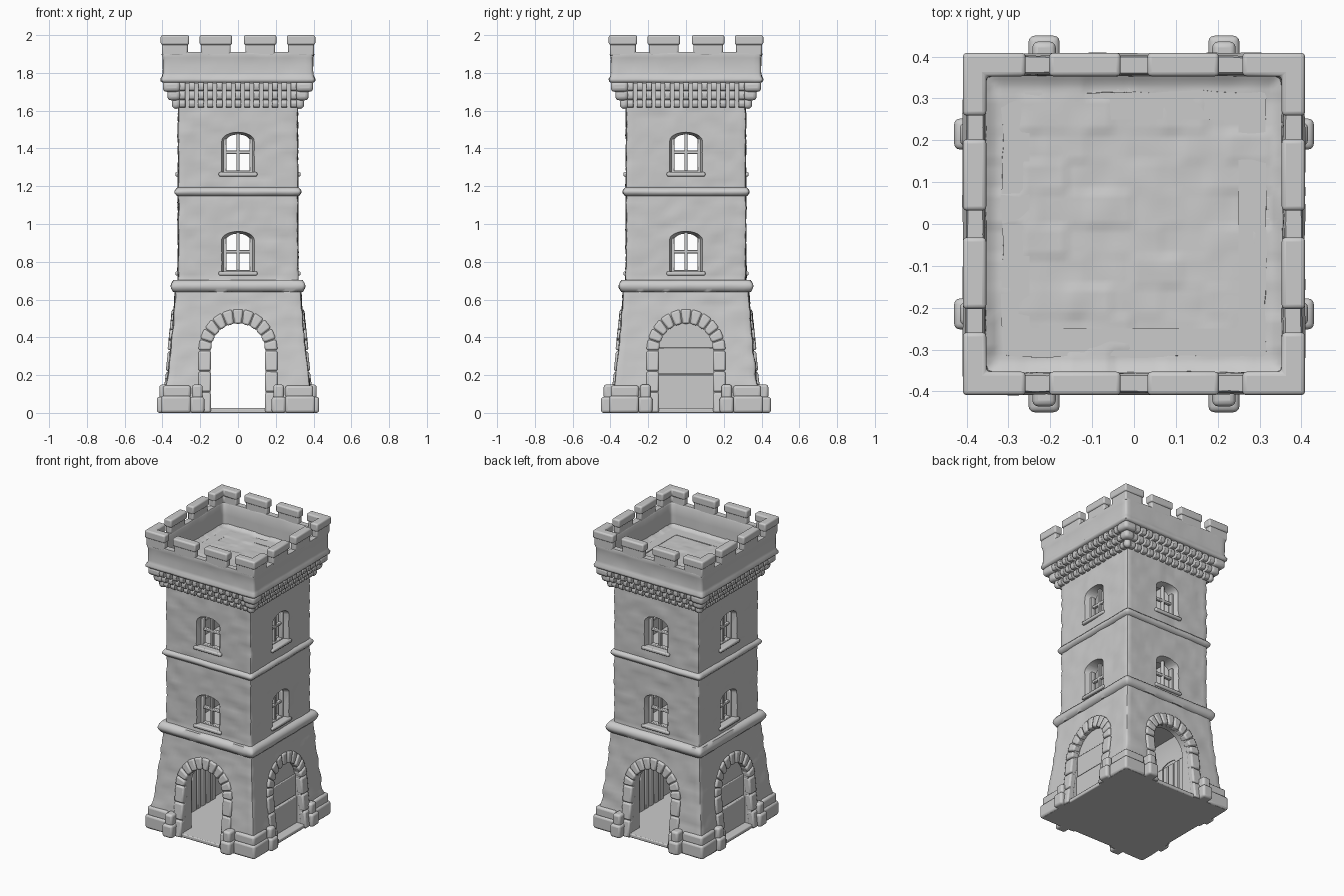
import bpy, bmesh, math, random
from mathutils import Vector, Matrix, noise

if "Cube" in bpy.data.objects:
    bpy.data.objects.remove(bpy.data.objects["Cube"])

random.seed(4)
COL = bpy.context.collection


def finish(name, bm, bevel=0.0, turns=(0,), angle=45, segs=2):
    """Make one object per quarter turn from a mesh built facing -y."""
    bmesh.ops.recalc_face_normals(bm, faces=bm.faces)
    me = bpy.data.meshes.new(name)
    bm.to_mesh(me)
    bm.free()
    obs = []
    for k in turns:
        ob = bpy.data.objects.new(name, me)
        ob.rotation_euler.z = k * math.pi / 2
        COL.objects.link(ob)
        if bevel:
            m = ob.modifiers.new("soft_edges", 'BEVEL')
            m.width, m.segments, m.limit_method = bevel, segs, 'ANGLE'
        obs.append(ob)
    smooth(obs[0], angle)
    return obs


def smooth(ob, angle=45):
    bpy.ops.object.select_all(action='DESELECT')
    ob.select_set(True)
    bpy.context.view_layer.objects.active = ob
    bpy.ops.object.shade_smooth_by_angle(angle=math.radians(angle))


def prism(bm, pts, a, b, axis='y', scale_b=None):
    """Extrude a 2D outline from a to b along an axis."""
    def put(p, d):
        return {'x': (d, p[0], p[1]), 'y': (p[0], d, p[1]), 'z': (p[0], p[1], d)}[axis]
    end = scale_b or pts
    va = [bm.verts.new(put(p, a)) for p in pts]
    vb = [bm.verts.new(put(p, b)) for p in end]
    n = len(pts)
    bm.faces.new(va)
    bm.faces.new(vb[::-1])
    for i in range(n):
        bm.faces.new((va[i], vb[i], vb[(i + 1) % n], va[(i + 1) % n]))
    return va + vb


def rect(x0, x1, z0, z1):
    return [(x0, z0), (x1, z0), (x1, z1), (x0, z1)]


def arch(w, z0, spring, top, n=16):
    """Outline of an opening with a rounded head."""
    arc = [(w * math.cos(math.pi * i / n), spring + (top - spring) * math.sin(math.pi * i / n))
           for i in range(n + 1)]
    return [(-w, z0), (w, z0)] + arc


def square_loft(profile, n=6, r=0.012, rough=0.0):
    """Sweep a closed (half width, z) profile around a square with soft corners."""
    bm = bmesh.new()
    rings = []
    for h, z in profile:
        ring = []
        for k in range(4):
            rot = Matrix.Rotation(k * math.pi / 2, 3, 'Z')
            local = [(-(h - r) + 2 * (h - r) * i / n, -h) for i in range(n + 1)]
            local.append((h - 0.293 * r, -h + 0.293 * r))
            for x, y in local:
                p = rot @ Vector((x, y, z))
                if rough and h > 0.3:
                    d = rough * (noise.noise(Vector((p.x * 9, p.y * 9, z * 22)))
                                 + 0.5 * noise.noise(Vector((p.x * 25, p.y * 25, z * 40))))
                    p.x *= 1 + d / h
                    p.y *= 1 + d / h
                ring.append(bm.verts.new(p))
        rings.append(ring)
    m = len(rings[0])
    for j in range(len(rings)):
        a, b = rings[j], rings[(j + 1) % len(rings)]
        for i in range(m):
            bm.faces.new((a[i], a[(i + 1) % m], b[(i + 1) % m], b[i]))
    return bm


WALL = [(0, .398), (.08, .388), (.16, .377), (.3, .361), (.45, .346), (.6, .335),
        (.67, .332), (.69, .318), (1.77, .316)]


def wall(z):
    """Half width of the outer wall at a height."""
    for (z0, h0), (z1, h1) in zip(WALL, WALL[1:]):
        if z <= z1:
            return h0 + (h1 - h0) * (z - z0) / (z1 - z0)
    return WALL[-1][1]


# hollow tower wall, cut by doorways and splayed windows
zs = [1.76 * i / 60 for i in range(61)]
body = finish("tower_wall", square_loft(
    [(wall(z), z) for z in zs] + [(.25, 1.76), (.25, .66), (.285, .6), (.285, 0)], 26, .012, .0065))[0]
cutters = []
bm = bmesh.new()
prism(bm, arch(.145, -.1, .33, .475, 20), -.6, .6)
cutters += finish("doorway_cutter", bm, turns=(0, 1))
WINDOWS = (.745, 1.27)
for z in WINDOWS:
    bm = bmesh.new()
    prism(bm, arch(.097, z - .006, z + .172, z + .222), -.35, -.2,
          scale_b=arch(.05, z + .008, z + .16, z + .195))
    cutters += finish("window_cutter", bm, turns=range(4))
for c in cutters:
    m = body.modifiers.new("opening", 'BOOLEAN')
    m.operation, m.solver, m.object = 'DIFFERENCE', 'EXACT', c
bpy.context.view_layer.update()
bpy.context.view_layer.objects.active = body
for m in list(body.modifiers):
    bpy.ops.object.modifier_apply(modifier=m.name)
for c in cutters:
    bpy.data.objects.remove(c)
smooth(body, 40)

# floors
bm = bmesh.new()
prism(bm, rect(-.392, .392, -.392, .392), 0, .025, 'z')
finish("ground_slab", bm, .006)
for z in (.62, 1.15, 1.7):
    bm = bmesh.new()
    prism(bm, rect(-.27, .27, -.27, .27), z, z + .03, 'z')
    finish("inner_floor", bm)

# string courses
for z0, z1, h in ((.64, .703, .356), (1.148, 1.192, .336)):
    e = (z1 - z0) * .3
    finish("string_course", square_loft(
        [(.3, z0), (h - .014, z0), (h - .003, z0 + e), (h, (z0 + z1) / 2),
         (h - .003, z1 - e), (h - .014, z1), (.3, z1)], 24, .015, .003), angle=60)

# window frames, mullions and sills
for z in WINDOWS:
    bm = bmesh.new()
    prism(bm, rect(-.009, .009, z, z + .21), -.28, -.258)
    prism(bm, rect(-.075, .075, z + .1, z + .118), -.28, -.258)
    for s in (-1, 1):
        prism(bm, rect(s * .07 - .01, s * .07 + .01, z, z + .18), -.285, -.255)
    prism(bm, rect(-.075, .075, z - .005, z + .012), -.285, -.255)
    finish("window_frame", bm, .004, range(4))
    bm = bmesh.new()
    prism(bm, rect(-.102, .102, z - .018, z + .004), -.332, -.28)
    finish("window_sill", bm, .007, range(4))

# arch stones around the doorways, following the wall slope
path = [(0.33 * i / 3, None) for i in range(3)]
bm = bmesh.new()
blocks = []
for s in (-1, 1):
    for i in range(3):
        a, b = .11 * i + .002, .11 * (i + 1) - .002
        blocks.append([(s * .143, a), (s * .21, a), (s * .21, b), (s * .143, b)])
N = 11
for i in range(N):
    a, b = math.pi * (i + .04) / N, math.pi * (i + .96) / N
    blocks.append([(r * math.cos(t), .33 + r * math.sin(t) * (1.05 if r > .2 else 1))
                   for r, t in ((.143, a), (.21, a), (.21, b), (.143, b))])
for q in blocks:
    out = random.uniform(.010, .016)
    for v in prism(bm, q, 0, 1):
        v.co.y = -(wall(v.co.z) + (out if v.co.y == 0 else -.035))
finish("door_arch_stones", bm, .01, range(4))

# closed side doors: boards outside, upright planks inside
bm = bmesh.new()
prism(bm, arch(.152, .01, .33, .482), -.318, -.29)
prism(bm, rect(-.15, .15, .01, .2), -.336, -.3)
prism(bm, rect(-.15, .15, .205, .345), -.327, -.3)
for i in range(6):
    x = -.15 + .05 * i
    prism(bm, rect(x + .004, x + .046, .02, .44), -.3, -.268)
finish("side_door", bm, .005, (1, 3))

# feet beside the doorways
for turns, out in (((0, 2), .45), ((1, 3), .43)):
    bm = bmesh.new()
    for s in (-1, 1):
        x = s * .215
        prism(bm, rect(x - .037, x + .037, 0, .085), -out, -.36)
        prism(bm, rect(x - .028, x + .028, .075, .15), -out + .014, -.35)
    finish("door_foot", bm, .014, turns, segs=3)

# corner plinths
bm = bmesh.new()
o, i, e = -.408, -.34, -.25
L = [(o, o), (e, o), (e, i), (i, i), (i, e), (o, e)]
prism(bm, L, 0, .09, 'z')
o = -.398
prism(bm, [(o, o), (e, o), (e, i), (i, i), (i, e), (o, e)], .08, .145, 'z')
finish("corner_plinth", bm, .014, range(4), segs=3)

# lobed corbels under the parapet
lobes = [(-.30, 1.755)]
for zc, reach, r in ((1.73, .383, .025), (1.682, .358, .023), (1.638, .335, .021)):
    lobes += [(-(reach + .014 * math.cos(t)), zc + r * math.sin(t))
              for t in (1.4, .8, 0, -.8, -1.4)]
lobes.append((-.30, 1.615))
bm = bmesh.new()
for k in range(13):
    x = -.294 + .049 * k
    prism(bm, lobes, x - .0155, x + .0155, 'x')
finish("corbels", bm, .006, range(4), angle=60)

# corner corbels
bm = bmesh.new()
for z0, z1, o in ((1.7, 1.757, .398), (1.655, 1.712, .374), (1.61, 1.665, .35)):
    prism(bm, rect(-o, -.305, -o, -.305), z0, z1, 'z')
finish("corner_corbel", bm, .02, range(4), segs=3)

# parapet wall
finish("parapet", square_loft(
    [(.3, 1.748), (.398, 1.748), (.408, 1.756), (.409, 1.768), (.4, 1.784), (.397, 1.8),
     (.397, 1.84), (.398, 1.88), (.403, 1.898), (.399, 1.91), (.362, 1.91), (.357, 1.9),
     (.355, 1.83), (.353, 1.745)], 30, .015, .003), angle=50)

# merlons with thicker caps
bm = bmesh.new()
for z0, z1, g in ((1.89, 1.96, 0), (1.948, 2.0, .007)):
    for a, b in ((-.196, -.039), (.039, .196)):
        prism(bm, rect(a - g, b + g, -.402 - g, -.36 + g), z0, z1, 'z')
    o, i, e = -.402 - g, -.36 + g, -.266 + g
    prism(bm, [(o, o), (e, o), (e, i), (i, i), (i, e), (o, e)], z0, z1, 'z')
finish("merlons", bm, .01, range(4), segs=3)

# uneven paved roof
bm = bmesh.new()
bmesh.ops.create_grid(bm, x_segments=60, y_segments=60, size=.358)
for v in bm.verts:
    row = math.floor(v.co.y / .075)
    col = math.floor((v.co.x + .05 * (row % 2)) / .11)
    lift = .006 * noise.noise(Vector((col * 3.7 + .5, row * 5.3 + .3, .5)))
    edge = max(abs(v.co.x), abs(v.co.y)) - .33
    v.co.z = 1.758 + lift + .003 * noise.noise(v.co * 14) + max(0, edge) * .6
finish("paved_roof", bm, angle=60)
